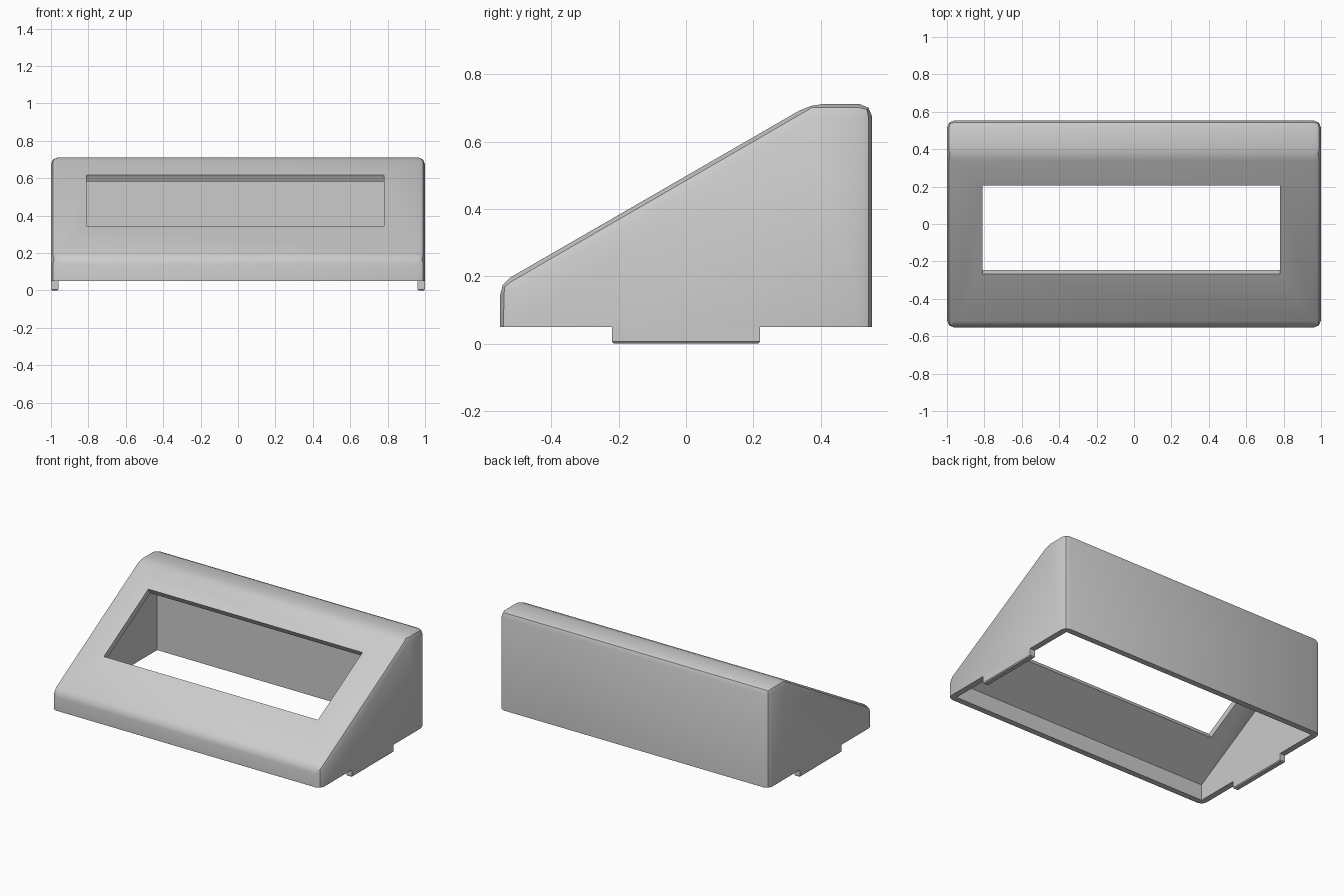
import bpy, bmesh, math
from mathutils import Matrix

cube = bpy.data.objects.get("Cube")
if cube:
    bpy.data.objects.remove(cube, do_unlink=True)

grey = bpy.data.materials.new("light_grey_plastic")
grey.use_nodes = True
COLOUR = (0.6, 0.6, 0.6, 1)
grey.diffuse_color = COLOUR
grey.node_tree.nodes["Principled BSDF"].inputs["Base Color"].default_value = COLOUR

WALL, RIM, TOP, DEPTH = 0.04, 0.05, 0.712, 0.553
TILT = math.radians(30)


def slope_z(y):
    return 0.498 + math.tan(TILT) * y


def slope_y(z):
    return (z - 0.498) / math.tan(TILT)


def make_object(name, bm):
    bmesh.ops.recalc_face_normals(bm, faces=bm.faces)
    mesh = bpy.data.meshes.new(name)
    bm.to_mesh(mesh)
    bm.free()
    mesh.materials.append(grey)
    obj = bpy.data.objects.new(name, mesh)
    bpy.context.collection.objects.link(obj)
    return obj


def wedge(half_width, inset, bottom):
    """Side profile of the case, moved inwards by inset and extruded along x."""
    drop = inset / math.cos(TILT)
    y, top = DEPTH - inset, TOP - inset
    profile = [(-y, bottom), (-y, slope_z(-y) - drop),
               (slope_y(top + drop), top), (y, top), (y, bottom)]
    bm = bmesh.new()
    face = bm.faces.new([bm.verts.new((-half_width, a, b)) for a, b in profile])
    ext = bmesh.ops.extrude_face_region(bm, geom=[face])["geom"]
    moved = [v for v in ext if isinstance(v, bmesh.types.BMVert)]
    bmesh.ops.translate(bm, verts=moved, vec=(2 * half_width, 0, 0))
    return bm


def box(size, matrix):
    bm = bmesh.new()
    bmesh.ops.create_cube(bm, size=1, matrix=matrix @ Matrix.Diagonal((*size, 1)))
    return bm


def cut(target, cutter):
    mod = target.modifiers.new("cut", "BOOLEAN")
    mod.operation, mod.solver, mod.object = "DIFFERENCE", "EXACT", cutter
    bpy.context.view_layer.objects.active = target
    bpy.ops.object.modifier_apply(modifier=mod.name)
    bpy.data.objects.remove(cutter, do_unlink=True)


# Outer case: rounded everywhere except around the open bottom
bm = wedge(1, 0, RIM)
edges = [e for e in bm.edges if max(v.co.z for v in e.verts) > RIM + 0.01]
bmesh.ops.bevel(bm, geom=edges, offset=0.038, segments=2, profile=0.5, affect="EDGES")
case = make_object("sloped_case", bm)

# Hollow inside, open at the bottom
cut(case, make_object("cavity_cutter", wedge(1 - WALL, WALL, -0.1)))

# Display window, cut square to the sloping panel
place = Matrix.Translation((-0.015, -0.03, slope_z(-0.03))) @ Matrix.Rotation(TILT, 4, "X")
cut(case, make_object("window_cutter", box((1.59, 0.545, 0.15), place)))

# Locating tabs under the side walls
parts = [case]
for side, label in ((1, "left"), (-1, "right")):
    bm = box((WALL, 0.44, RIM), Matrix.Translation((side * (1 - WALL / 2), 0, RIM / 2)))
    low = [e for e in bm.edges if max(v.co.z for v in e.verts) < 0.01]
    bmesh.ops.bevel(bm, geom=low, offset=0.006, segments=1, affect="EDGES")
    parts.append(make_object(label + "_tab", bm))

for obj in parts:
    bpy.ops.object.select_all(action="DESELECT")
    obj.select_set(True)
    bpy.context.view_layer.objects.active = obj
    bpy.ops.object.shade_smooth_by_angle(angle=math.radians(32))
